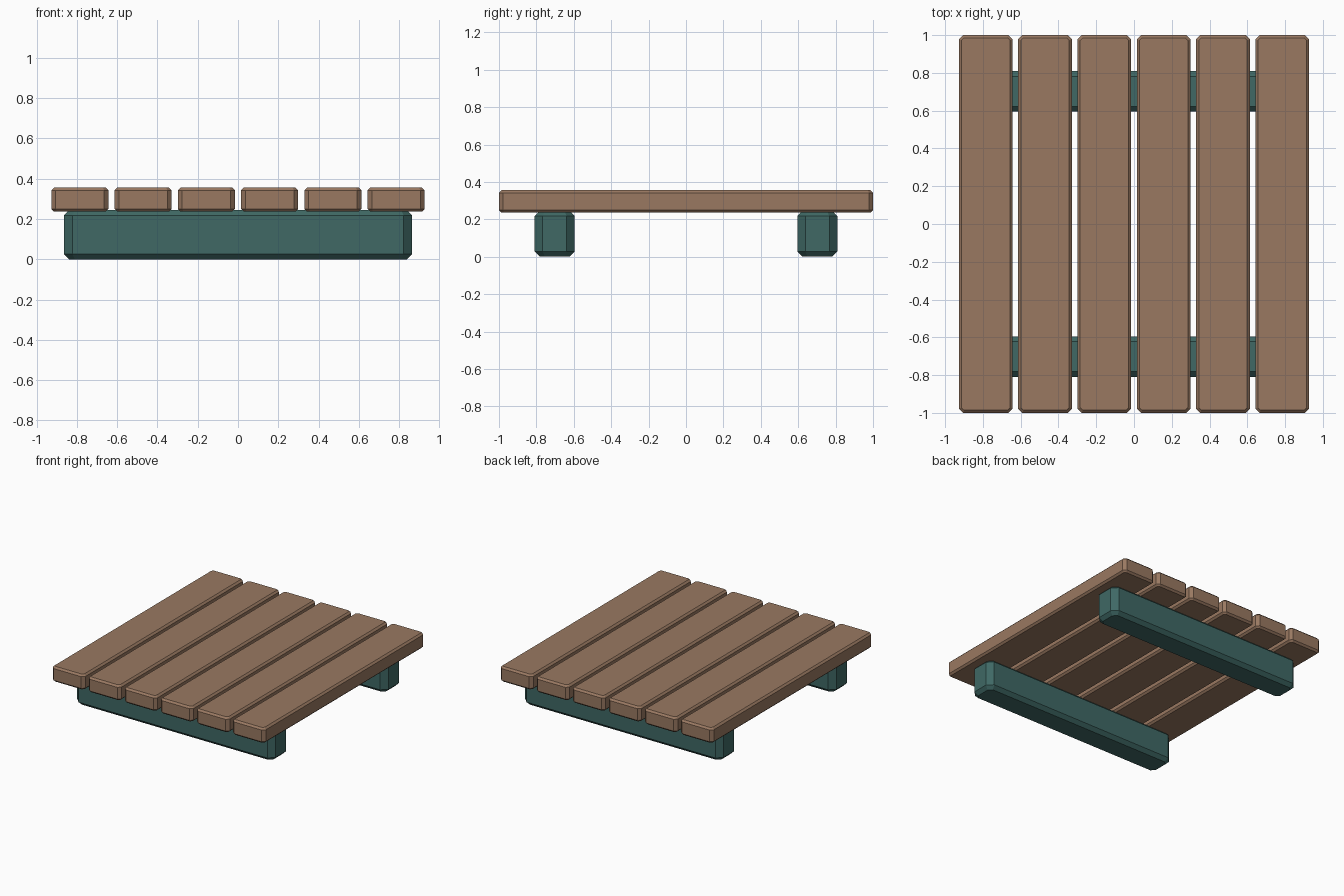
import bpy
import bmesh
from mathutils import Matrix, Vector

default = bpy.data.objects.get("Cube")
if default:
    bpy.data.objects.remove(default, do_unlink=True)


def make_material(name, rgb):
    mat = bpy.data.materials.new(name)
    mat.use_nodes = True
    color = (*rgb, 1)
    mat.diffuse_color = color
    bsdf = mat.node_tree.nodes["Principled BSDF"]
    bsdf.inputs["Base Color"].default_value = color
    bsdf.inputs["Roughness"].default_value = 0.8
    return mat


def vertical(edge):
    a, b = edge.verts
    return abs(a.co.z - b.co.z) > 0.01


def make_board(name, center, size, corner, rim, mat):
    """Box with chamfered upright corners, then chamfered top and bottom rims."""
    bm = bmesh.new()
    bmesh.ops.create_cube(bm, size=1, matrix=Matrix.Diagonal((*size, 1)))
    uprights = [e for e in bm.edges if vertical(e)]
    bmesh.ops.bevel(bm, geom=uprights, offset=corner, segments=1, affect='EDGES')
    rims = [e for e in bm.edges if not vertical(e)]
    bmesh.ops.bevel(bm, geom=rims, offset=rim, segments=1, affect='EDGES')
    bmesh.ops.recalc_face_normals(bm, faces=bm.faces)
    mesh = bpy.data.meshes.new(name)
    bm.to_mesh(mesh)
    bm.free()
    mesh.materials.append(mat)
    obj = bpy.data.objects.new(name, mesh)
    obj.location = Vector(center)
    bpy.context.collection.objects.link(obj)
    return obj


wood = make_material("brown wood", (0.32, 0.19, 0.12))
paint = make_material("teal paint", (0.05, 0.14, 0.13))

# Deck planks running front to back
plank_count, pitch = 6, 0.314
for i in range(plank_count):
    x = (i - (plank_count - 1) / 2) * pitch
    make_board(f"plank_{i + 1}", (x, 0, 0.296), (0.284, 2, 0.12), 0.022, 0.014, wood)

# Support beams crossing beneath the planks
for name, side in (("front_beam", -1), ("back_beam", 1)):
    make_board(name, (0, side * 0.702, 0.122), (1.73, 0.214, 0.244), 0.043, 0.027, paint)
